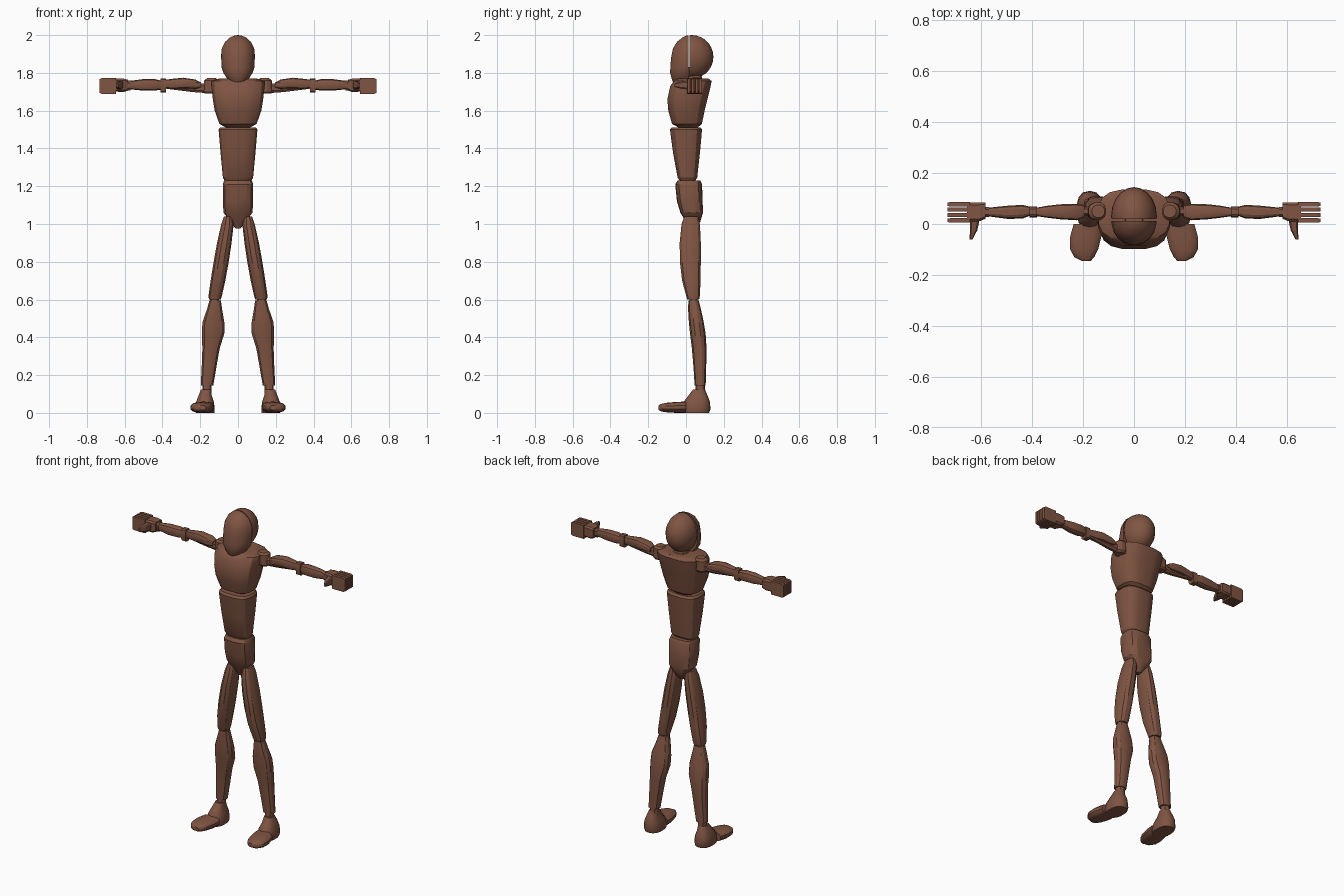
import bpy, bmesh, math
from mathutils import Vector

brown = bpy.data.materials.new("brown_wood")
brown.diffuse_color = (0.215, 0.09, 0.055, 1)


def finish(name, bm, smooth=None):
    bmesh.ops.recalc_face_normals(bm, faces=bm.faces)
    me = bpy.data.meshes.new(name)
    bm.to_mesh(me)
    bm.free()
    me.materials.append(brown)
    ob = bpy.data.objects.new(name, me)
    bpy.context.collection.objects.link(ob)
    if smooth:
        for p in me.polygons:
            p.use_smooth = True
        me.set_sharp_from_angle(angle=math.radians(smooth))
    return ob


def cut(bm, y, keep_back):
    """Keep one side of the plane at y and close the hole."""
    geom = bm.verts[:] + bm.edges[:] + bm.faces[:]
    r = bmesh.ops.bisect_plane(bm, geom=geom, plane_co=(0, y, 0), plane_no=(0, 1, 0),
                               clear_inner=keep_back, clear_outer=not keep_back)
    edges = [e for e in r["geom_cut"] if isinstance(e, bmesh.types.BMEdge)]
    bmesh.ops.holes_fill(bm, edges=edges)


def loft_bm(secs, axis="z", n=12, p=2.5, s=1):
    """Skin rounded-box rings; each section is (position, u0, u1, v0, v1)."""
    bm = bmesh.new()
    rings = []
    for t, u0, u1, v0, v1 in secs:
        ring = []
        for i in range(n):
            a = 2 * math.pi * (i + 0.5) / n
            c, d = math.cos(a), math.sin(a)
            u = (u0 + u1) / 2 + (u1 - u0) / 2 * math.copysign(abs(c) ** (2 / p), c)
            v = (v0 + v1) / 2 + (v1 - v0) / 2 * math.copysign(abs(d) ** (2 / p), d)
            x, y, z = {"z": (u, v, t), "x": (t, u, v), "y": (u, t, v)}[axis]
            ring.append(bm.verts.new((s * x, y, z)))
        rings.append(ring)
    for a, b in zip(rings, rings[1:]):
        for i in range(n):
            j = (i + 1) % n
            bm.faces.new((a[i], a[j], b[j], b[i]))
    bm.faces.new(rings[0])
    bm.faces.new(rings[-1])
    return bm


def loft(name, secs, axis="z", n=12, p=2.5, smooth=25):
    return finish(name, loft_bm(secs, axis, n, p), smooth)


def pair(name, secs, axis="z", n=12, p=2.5, smooth=25):
    for side, s in (("left", 1), ("right", -1)):
        finish(f"{name}_{side}", loft_bm(secs, axis, n, p, s), smooth)


# Head: rounded back shell, face plate in front with a narrow seam, neck
bm = bmesh.new()
bmesh.ops.create_uvsphere(bm, u_segments=20, v_segments=14, radius=1)
for v in bm.verts:
    v.co = Vector((v.co.x * 0.09, 0.03 + v.co.y * 0.115, 1.885 + v.co.z * 0.115))
cut(bm, 0.019, True)
finish("skull_back", bm, 30)
bm = loft_bm([(1.735, -0.032, 0.032, -0.06, 0.03), (1.76, -0.052, 0.052, -0.074, 0.04),
              (1.80, -0.078, 0.078, -0.085, 0.08), (1.83, -0.088, 0.088, -0.084, 0.11),
              (1.88, -0.09, 0.09, -0.08, 0.12), (1.93, -0.087, 0.087, -0.07, 0.13),
              (1.965, -0.07, 0.07, -0.048, 0.11), (1.988, -0.045, 0.045, -0.018, 0.08),
              (1.999, -0.018, 0.018, 0.005, 0.05)], n=20, p=2.1)
cut(bm, 0.012, False)
finish("face_plate", bm, 30)
loft("neck", [(1.72, -0.045, 0.045, 0, 0.09), (1.83, -0.04, 0.04, 0, 0.08)])

# Torso
loft("chest", [(1.508, -0.06, 0.06, -0.035, 0.06), (1.53, -0.10, 0.10, -0.075, 0.085),
               (1.60, -0.125, 0.125, -0.095, 0.10), (1.66, -0.135, 0.135, -0.10, 0.115),
               (1.73, -0.143, 0.143, -0.085, 0.132), (1.757, -0.142, 0.142, -0.065, 0.137),
               (1.77, -0.10, 0.10, -0.045, 0.12)], n=16, p=2.9)
loft("abdomen", [(1.23, -0.072, 0.072, -0.035, 0.05), (1.245, -0.081, 0.081, -0.045, 0.06),
                 (1.38, -0.094, 0.094, -0.07, 0.075), (1.50, -0.104, 0.104, -0.086, 0.086),
                 (1.512, -0.095, 0.095, -0.075, 0.075)], n=16, p=3)
loft("waist_joint", [(1.21, -0.05, 0.05, -0.02, 0.045), (1.25, -0.05, 0.05, -0.02, 0.045)])
loft("spine_joint", [(1.495, -0.06, 0.06, -0.04, 0.06), (1.53, -0.06, 0.06, -0.04, 0.06)])
loft("pelvis", [(0.975, -0.012, 0.012, 0.015, 0.05), (1.01, -0.04, 0.04, 0.0, 0.075),
                (1.06, -0.078, 0.078, -0.03, 0.09), (1.12, -0.082, 0.082, -0.048, 0.088),
                (1.21, -0.082, 0.082, -0.057, 0.085), (1.23, -0.075, 0.075, -0.045, 0.075)],
     n=14, p=3)

# Legs
pair("thigh", [(1.04, 0.03, 0.075, -0.01, 0.065), (1.00, 0.022, 0.089, -0.025, 0.075),
               (0.90, 0.033, 0.112, -0.035, 0.08), (0.80, 0.048, 0.130, -0.034, 0.08),
               (0.70, 0.066, 0.146, -0.022, 0.078), (0.62, 0.084, 0.157, 0.0, 0.075),
               (0.60, 0.09, 0.155, 0.006, 0.07)])
pair("knee", [(0.565, 0.10, 0.15, 0.018, 0.06), (0.62, 0.10, 0.15, 0.018, 0.06)], n=10)
pair("shin", [(0.595, 0.09, 0.152, 0.012, 0.068), (0.55, 0.083, 0.165, 0.01, 0.08),
              (0.48, 0.071, 0.190, 0.014, 0.095), (0.42, 0.071, 0.193, 0.02, 0.105),
              (0.34, 0.096, 0.190, 0.03, 0.11), (0.25, 0.112, 0.193, 0.038, 0.108),
              (0.145, 0.130, 0.198, 0.045, 0.105)])
pair("ankle", [(0.155, 0.14, 0.19, 0.05, 0.10), (0.10, 0.14, 0.19, 0.05, 0.10)], n=10)
pair("heel", [(0.0, 0.124, 0.222, -0.018, 0.122), (0.02, 0.122, 0.226, -0.02, 0.13),
              (0.06, 0.127, 0.222, -0.012, 0.126), (0.09, 0.138, 0.21, 0.012, 0.115),
              (0.125, 0.142, 0.196, 0.038, 0.10)], n=14, p=2.5, smooth=35)
pair("toe_cap", [(0.0, 0.125, 0.238, 0.0, 0.06), (-0.05, 0.127, 0.252, 0.0, 0.058),
                 (-0.10, 0.14, 0.252, 0.003, 0.054), (-0.13, 0.155, 0.235, 0.007, 0.048),
                 (-0.145, 0.17, 0.205, 0.015, 0.04)], axis="y", n=14, p=2.6, smooth=35)

# Arms held straight out to the sides
pair("shoulder", [(1.69, 0.115, 0.175, 0.022, 0.078), (1.70, 0.105, 0.185, 0.015, 0.085),
                  (1.76, 0.105, 0.18, 0.015, 0.085), (1.772, 0.115, 0.165, 0.025, 0.075)],
     n=12, p=2.3)
pair("upper_arm_rod", [(0.15, 0.03, 0.07, 1.69, 1.75), (0.24, 0.033, 0.067, 1.697, 1.74),
                       (0.38, 0.037, 0.063, 1.715, 1.75)], axis="x", n=8)
pair("upper_arm", [(0.195, 0.025, 0.075, 1.722, 1.748), (0.225, 0.014, 0.08, 1.715, 1.765),
                   (0.29, 0.018, 0.078, 1.718, 1.775), (0.34, 0.024, 0.072, 1.715, 1.77),
                   (0.38, 0.03, 0.065, 1.718, 1.765)], axis="x", n=12, p=3.5)
pair("elbow", [(0.38, 0.026, 0.07, 1.695, 1.772), (0.41, 0.026, 0.07, 1.695, 1.772)],
     axis="x", n=12, p=4)
pair("forearm", [(0.408, 0.032, 0.068, 1.71, 1.76), (0.44, 0.02, 0.076, 1.706, 1.768),
                 (0.50, 0.02, 0.072, 1.705, 1.768), (0.575, 0.03, 0.064, 1.713, 1.758)],
     axis="x", n=12, p=3)
pair("wrist", [(0.57, 0.027, 0.068, 1.705, 1.762), (0.595, 0.027, 0.068, 1.705, 1.762)],
     axis="x", n=8)

# Hands: palm, four tall finger slats and a tapered thumb
pair("palm", [(0.583, 0.02, 0.085, 1.705, 1.765), (0.605, 0.01, 0.086, 1.698, 1.77),
              (0.655, 0.008, 0.084, 1.70, 1.77)], axis="x", n=8, p=6, smooth=None)
for i in range(4):
    y = 0.006 + i * 0.021
    pair(f"finger_{i + 1}", [(0.645, y, y + 0.017, 1.688, 1.773), (0.72, y, y + 0.017, 1.688, 1.773),
                             (0.732, y + 0.001, y + 0.016, 1.693, 1.768)],
         axis="x", n=4, p=40, smooth=None)
pair("thumb", [(0.02, 0.605, 0.645, 1.71, 1.76), (-0.025, 0.615, 0.645, 1.715, 1.755),
               (-0.06, 0.634, 0.646, 1.725, 1.745)], axis="y", n=8, p=4, smooth=None)
